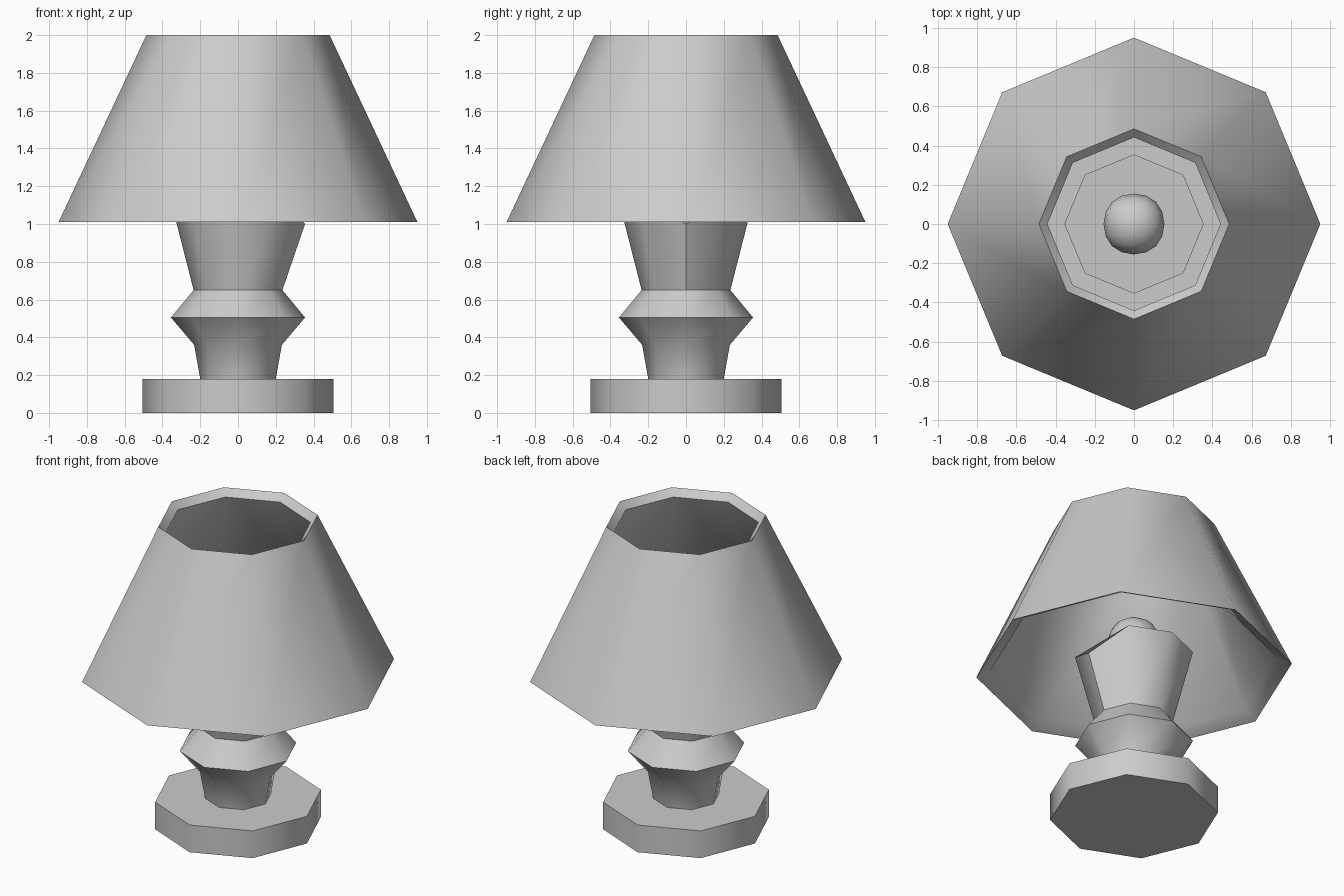
import bpy, bmesh, math

if "Cube" in bpy.data.objects:
    bpy.data.objects.remove(bpy.data.objects["Cube"])

SIDES = 8


def finish(obj, angle):
    bpy.ops.object.select_all(action='DESELECT')
    obj.select_set(True)
    bpy.context.view_layer.objects.active = obj
    bpy.ops.object.shade_smooth_by_angle(angle=math.radians(angle))


def lathe(name, profile, closed=False, tweak=None):
    """Spin (radius, z) points into an octagonal solid, capped or closed into a loop."""
    bm = bmesh.new()
    rings = []
    for r, z in profile:
        rings.append([bm.verts.new((r * math.cos(2 * math.pi * i / SIDES),
                                    r * math.sin(2 * math.pi * i / SIDES), z))
                      for i in range(SIDES)])
    pairs = list(zip(rings, rings[1:]))
    if closed:
        pairs.append((rings[-1], rings[0]))
    else:
        bm.faces.new(rings[0][::-1])
        bm.faces.new(rings[-1])
    for a, b in pairs:
        for i in range(SIDES):
            j = (i + 1) % SIDES
            bm.faces.new((a[i], a[j], b[j], b[i]))
    if tweak:
        tweak(rings)
    bmesh.ops.recalc_face_normals(bm, faces=bm.faces[:])
    mesh = bpy.data.meshes.new(name)
    bm.to_mesh(mesh)
    bm.free()
    obj = bpy.data.objects.new(name, mesh)
    bpy.context.collection.objects.link(obj)
    finish(obj, 50)
    return obj


def dip_corner(rings):
    # the right-hand corner of the stem's top sits lower than the rest
    rings[-1][0].co.z = 1.0


# Base plate
lathe("base", [(0.505, 0), (0.505, 0.18)])

# Turned stem
lathe("stem", [(0.2, 0.18), (0.232, 0.36), (0.355, 0.505), (0.235, 0.65), (0.355, 1.12)],
      tweak=dip_corner)

# Shade: hollow cone with an inner skin that is a scaled copy of the outer one
outer = [(0.95, 1.01), (0.485, 2.0)]
mid, k = 1.505, 0.91
inner = [(r * k, mid + (z - mid) * k) for r, z in reversed(outer)]
lathe("shade", outer + inner, closed=True)

# Bulb: rounded cube
bpy.ops.mesh.primitive_cube_add(size=1, location=(0, 0, 1.2))
bulb = bpy.context.object
bulb.name = "bulb"
sub = bulb.modifiers.new("round", 'SUBSURF')
sub.levels = sub.render_levels = 2
bpy.ops.object.modifier_apply(modifier="round")
reach = max(v.co.x for v in bulb.data.vertices)
for v in bulb.data.vertices:
    v.co *= 0.155 / reach
finish(bulb, 50)
